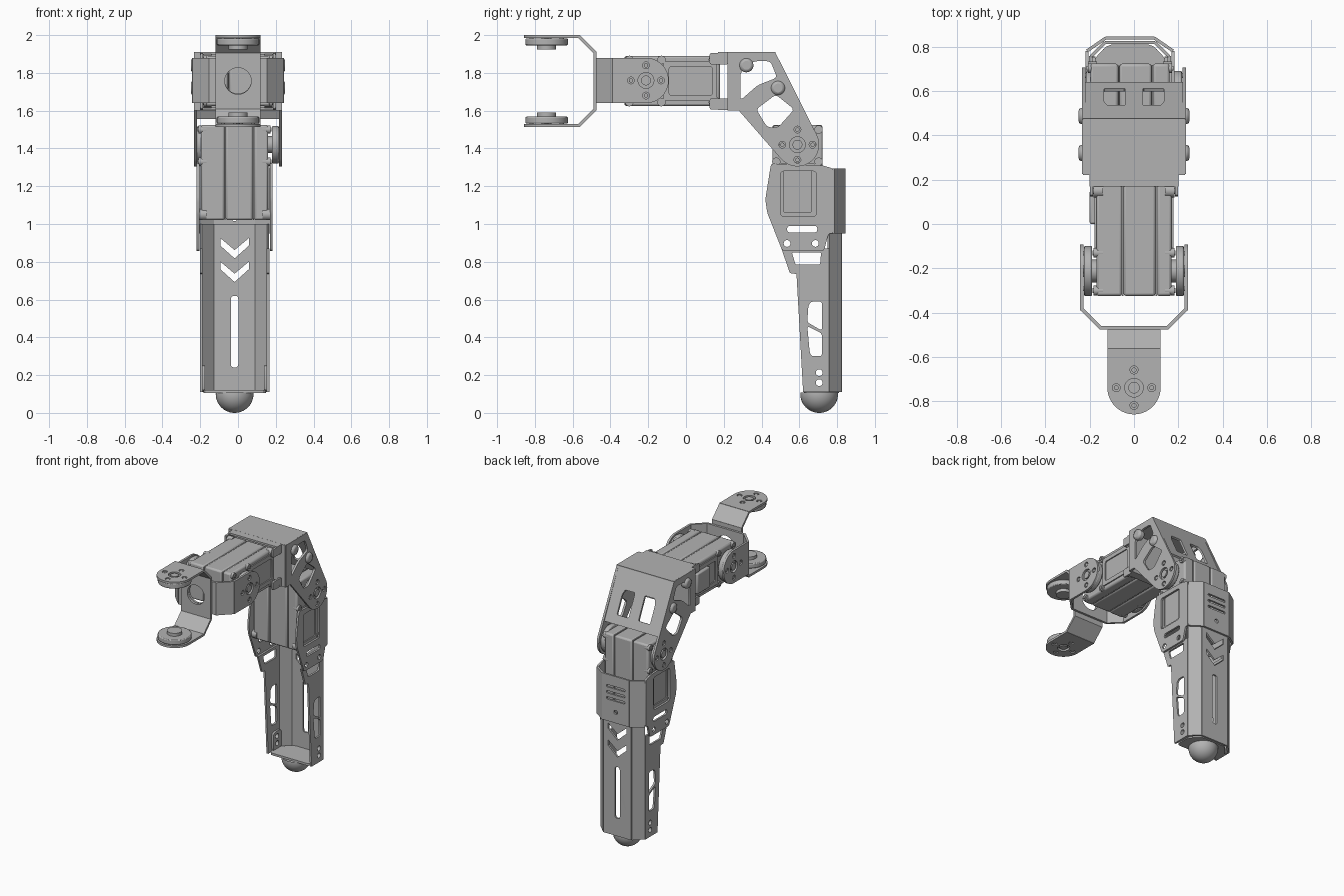
import bpy, bmesh
from math import sin, cos, radians
from mathutils import Vector, Matrix

old = bpy.data.objects.get("Cube")
if old:
    bpy.data.objects.remove(old, do_unlink=True)

grey = bpy.data.materials.new("metal_grey")
grey.use_nodes = True
grey.diffuse_color = (0.45, 0.45, 0.45, 1)
grey.node_tree.nodes["Principled BSDF"].inputs["Base Color"].default_value = (0.45, 0.45, 0.45, 1)

X, Y, Z = Vector((1, 0, 0)), Vector((0, 1, 0)), Vector((0, 0, 1))
parts = []


def finish(name, bm, bevel=0):
    me = bpy.data.meshes.new(name)
    bm.to_mesh(me)
    bm.free()
    ob = bpy.data.objects.new(name, me)
    bpy.context.collection.objects.link(ob)
    me.materials.append(grey)
    if bevel:
        mod = ob.modifiers.new("bevel", 'BEVEL')
        mod.width, mod.segments, mod.limit_method = bevel, 2, 'ANGLE'
    parts.append(ob)
    return ob


def arc(cx, cy, r, a=0, b=360, n=24):
    full = abs(b - a) == 360
    steps = n if full else n - 1
    return [(cx + r * cos(radians(a + (b - a) * i / steps)),
             cy + r * sin(radians(a + (b - a) * i / steps))) for i in range(n)]


def rect(x0, y0, x1, y1):
    return [(x0, y0), (x1, y0), (x1, y1), (x0, y1)]


def rounded(pts, r):
    """Soften every corner of a polygon."""
    out = []
    for i, p in enumerate(pts):
        p, a, b = Vector(p), Vector(pts[i - 1]), Vector(pts[(i + 1) % len(pts)])
        s = p + (a - p).normalized() * min(r, (a - p).length * 0.45)
        e = p + (b - p).normalized() * min(r, (b - p).length * 0.45)
        out += [tuple(s * (1 - t) ** 2 + p * 2 * t * (1 - t) + e * t * t) for t in (0, .33, .67, 1)]
    return out


def plate(name, outline, holes, t, origin, u, v):
    """Flat sheet with cut holes, drawn in the plane of u and v."""
    cu = bpy.data.curves.new(name, 'CURVE')
    cu.dimensions, cu.fill_mode, cu.extrude = '2D', 'BOTH', t / 2
    for loop in [outline] + list(holes):
        sp = cu.splines.new('POLY')
        sp.points.add(len(loop) - 1)
        for pt, (a, b) in zip(sp.points, loop):
            pt.co = (a, b, 0, 1)
        sp.use_cyclic_u = True
    tmp = bpy.data.objects.new(name, cu)
    bpy.context.collection.objects.link(tmp)
    me = bpy.data.meshes.new_from_object(tmp.evaluated_get(bpy.context.evaluated_depsgraph_get()))
    bpy.data.objects.remove(tmp)
    bm = bmesh.new()
    bm.from_mesh(me)
    bpy.data.meshes.remove(me)
    bmesh.ops.remove_doubles(bm, verts=bm.verts, dist=1e-5)
    u, v = u.normalized(), v.normalized()
    m = Matrix((u, v, u.cross(v))).transposed().to_4x4()
    bm.transform(Matrix.Translation(origin) @ m)
    bmesh.ops.recalc_face_normals(bm, faces=bm.faces)
    return finish(name, bm)


def rod(name, p, q, r, bevel=0):
    p, q = Vector(p), Vector(q)
    bm = bmesh.new()
    m = Matrix.Translation((p + q) / 2) @ (q - p).to_track_quat('Z', 'Y').to_matrix().to_4x4()
    bmesh.ops.create_cone(bm, cap_ends=True, segments=32, radius1=r, radius2=r, depth=(q - p).length, matrix=m)
    return finish(name, bm, bevel)


def box(name, lo, hi, bevel=0):
    lo, hi = Vector(lo), Vector(hi)
    bm = bmesh.new()
    bmesh.ops.create_cube(bm, size=1, matrix=Matrix.Translation((lo + hi) / 2) @ Matrix.Diagonal((*(hi - lo), 1)))
    return finish(name, bm, bevel)


def horn(name, p, d, u, r):
    """Round servo horn under a plate whose middle is p, facing outward along d."""
    v = d.cross(u)
    rod(name + "_disc", p - d * .046, p - d * .01, r, .006)
    rod(name + "_hub", p - d * .068, p - d * .04, r * .45)
    rod(name + "_boss", p - d * .02, p + d * .006, .026)
    for w in (u, -u, v, -v):
        rod(name + "_screw", p + w * .08 - d * .02, p + w * .08 + d * .005, .011)


def horn_holes(cx, cy):
    return [arc(cx, cy, .042)] + [arc(cx + a, cy + b, .018, n=16) for a, b in ((.08, 0), (-.08, 0), (0, .08), (0, -.08))]


def bracket(name, back, d, s, w):
    """U bracket: back plate, two bends, two round ears with horns."""
    plate(name + "_back", rect(-.12, -.155, .12, .155), [arc(0, 0, .07)], .016, back, w, s)
    for side in (1, -1):
        e = s * side
        plate(name + "_bend", rect(-.12, -.004, .12, .118), [], .016, back + e * .152, w, d * .08 + e * .08)
        ear = [(-.12, .078), (.12, .078)] + arc(0, .255, .12, 0, 180)
        plate(name + "_ear", ear, horn_holes(0, .255), .016, back + e * .235, w, d)
        horn(name + "_horn", back + d * .255 + e * .235, e, w, .113)


def servo(name, axis, d, half):
    """Servo case of three slabs; d is its long direction away from the horn axis."""
    w = X.cross(d)
    for a, b, h in ((-half, -.053, .133), (-.053, -.047, .127), (-.047, .097, .133),
                    (.097, .103, .127), (.103, half, .133)):
        c = [axis + X * x + d * l + w * k for x, l, k in ((a, -.105, -h), (b, .4, h))]
        lo = [min(i, j) for i, j in zip(*c)]
        hi = [max(i, j) for i, j in zip(*c)]
        box(name + "_case", lo, hi, .012 if h > .13 else 0)
    for side in (1, -1):
        face = axis + X * half * side
        rim = rounded(rect(.1, -.105, .385, .105), .02)
        plate(name + "_panel", rim, [rounded(rect(.13, -.075, .36, .075), .015)], .016, face, d, w)
        for k in (.112, -.112):
            for l, r in ((.37, .03), (.09, .022), (-.08, .022)):
                p = face + d * l + w * k
                rod(name + "_lug", p - X * side * .03, p + X * side * .012, r)
                rod(name + "_lug_screw", p, p + X * side * .018, r * .5)


# Hip: two U brackets back to back, and the hip servo
bracket("hip_yaw_bracket", Vector((0, -.483, 1.757)), -Y, Z, X)
bracket("hip_pitch_bracket", Vector((0, -.467, 1.76)), Y, X, Z)
servo("hip_servo", Vector((0, -.22, 1.757)), Y, .17)
box("servo_connector", (-.2, .0, 1.68), (-.165, .15, 1.83), .008)
for s in (1, -1):
    for z in (1.605, 1.845):
        plate("mount_tab", rounded(rect(.125, z, .225, z + .06), .012), [], .014, X * .192 * s, Y, Z)
    plate("mount_sheet", rect(-.2, .17, .2, .225), [], .014, Z * (1.757 + .146 * s), X, Y)

# Thigh bracket: front wall, top, sloped window plate and side trusses
plate("thigh_front_wall", rect(-.23, 1.6, .23, 1.91), [], .015, Y * .228, X, Z)
plate("thigh_top", rect(-.23, .225, .23, .475), [], .015, Z * 1.903, X, Y)
window = [(.04, .145), (.12, .145), (.135, .18), (.135, .32), (.04, .32)]
plate("thigh_slope", rounded(rect(-.23, 0, .23, .385), .01),
      [rounded([(s * a, b) for a, b in window], .01) for s in (1, -1)],
      .015, Vector((0, .466, 1.905)), X, Vector((0, .222, -.46)))
truss = [(.225, 1.6), (.225, 1.91), (.472, 1.91)] + arc(.59, 1.42, .115, 25, -140, 20) + [(.28, 1.6)]
truss_holes = [
    rounded([(.288, 1.655), (.288, 1.8), (.36, 1.862), (.447, 1.862), (.482, 1.775), (.38, 1.735)], .02),
    rounded([(.372, 1.607), (.475, 1.685), (.573, 1.607), (.488, 1.512), (.43, 1.512)], .02)]
knee = Vector((0, .59, 1.42))
for s in (1, -1):
    plate("thigh_side", truss, truss_holes + horn_holes(.59, 1.42), .016, X * .226 * s, Y, Z)
    horn("knee_horn", knee + X * .226 * s, X * s, Y, .1)
    for y, z in ((.32, 1.84), (.487, 1.72)):
        rod("thigh_bolt", (s * .2, y, z), (s * .25, y, z), .037, .014)

# Shin: knee servo, then the sheet shells around it
CX = -.018
mid = X * CX
servo("knee_servo", knee + mid, -Z, .178)


def wrap(name, half, y0, back_half, y1, z0, z1, holes):
    """Back sheet with two angled corner sheets."""
    plate(name + "_back", rect(-back_half, z0, back_half, z1), holes, .014, mid + Y * y1, X, Z)
    for s in (1, -1):
        u = Vector((-s * (half - back_half), y1 - y0, 0))
        plate(name + "_corner", rect(0, z0, u.length, z1), [], .014, mid + Vector((s * half, y0, 0)), u, Z)


vents = [rounded(rect(-.075, z, .075, z + .018), .008) for z in (1.11, 1.155, 1.2)]
wrap("shin_guard", .194, .78, .11, .838, .95, 1.293, vents + [arc(0, 1.03, .015, n=16)])
chevron = [(-.075, .925), (0, .862), (.075, .925), (.075, .885), (0, .818), (-.075, .885)]
shell_holes = [chevron, [(a, b - .125) for a, b in chevron], rounded(rect(-.02, .24, .02, .62), .02)]
wrap("shin_shell", .177, .755, .112, .818, .11, 1.0, shell_holes)

upper = [(.45, 1.32), (.42, 1.13), (.43, 1.06), (.51, .857), (.73, .857), (.755, .95),
         (.78, .95), (.78, 1.293), (.725, 1.31)]
upper_holes = [rounded(rect(.5, 1.04, .69, 1.28), .02), rounded(rect(.535, .955, .695, .99), .017),
               arc(.535, .897, .018, n=16), arc(.685, .897, .018, n=16)]
lower = [(.505, .87), (.55, .74), (.585, .735), (.62, .11), (.758, .11), (.758, .87)]
bolt_holes = [arc(.705, z, .018, n=16) for z in (.16, .213)]
lower_holes = bolt_holes + [
    rounded([(.56, .85), (.715, .85), (.71, .785), (.58, .785)], .01),
    rounded([(.648, .57), (.665, .59), (.72, .59), (.72, .435), (.642, .48)], .015),
    rounded([(.642, .46), (.72, .42), (.72, .3), (.665, .3), (.655, .32)], .015)]
for s in (1, -1):
    plate("shin_upper_side", rounded(upper, .015), upper_holes, .014, mid + X * .194 * s, Y, Z)
    plate("shin_lower_side", lower, lower_holes, .014, mid + X * .177 * s, Y, Z)
    plate("foot_tab", rounded(rect(.66, .11, .755, .25), .03), bolt_holes, .014, mid + X * .163 * s, Y, Z)

# Foot: base sheet and rubber half ball
base = rounded([(-.165, .625), (.165, .625), (.165, .74), (.1, .81), (-.1, .81), (-.165, .74)], .03)
plate("foot_base", base, [], .016, mid + Z * .113, X, Y)
bm = bmesh.new()
bmesh.ops.create_uvsphere(bm, u_segments=40, v_segments=24, radius=.1,
                          matrix=Matrix.Translation((CX, .705, .1)))
bmesh.ops.bisect_plane(bm, geom=bm.verts[:] + bm.edges[:] + bm.faces[:], plane_co=(0, 0, .108),
                       plane_no=Z, clear_outer=True)
finish("foot_ball", bm)

# Smooth the round parts, keep edges sharp
bpy.ops.object.select_all(action='DESELECT')
for ob in parts:
    ob.select_set(True)
bpy.context.view_layer.objects.active = parts[0]
bpy.ops.object.shade_smooth_by_angle(angle=radians(30))
